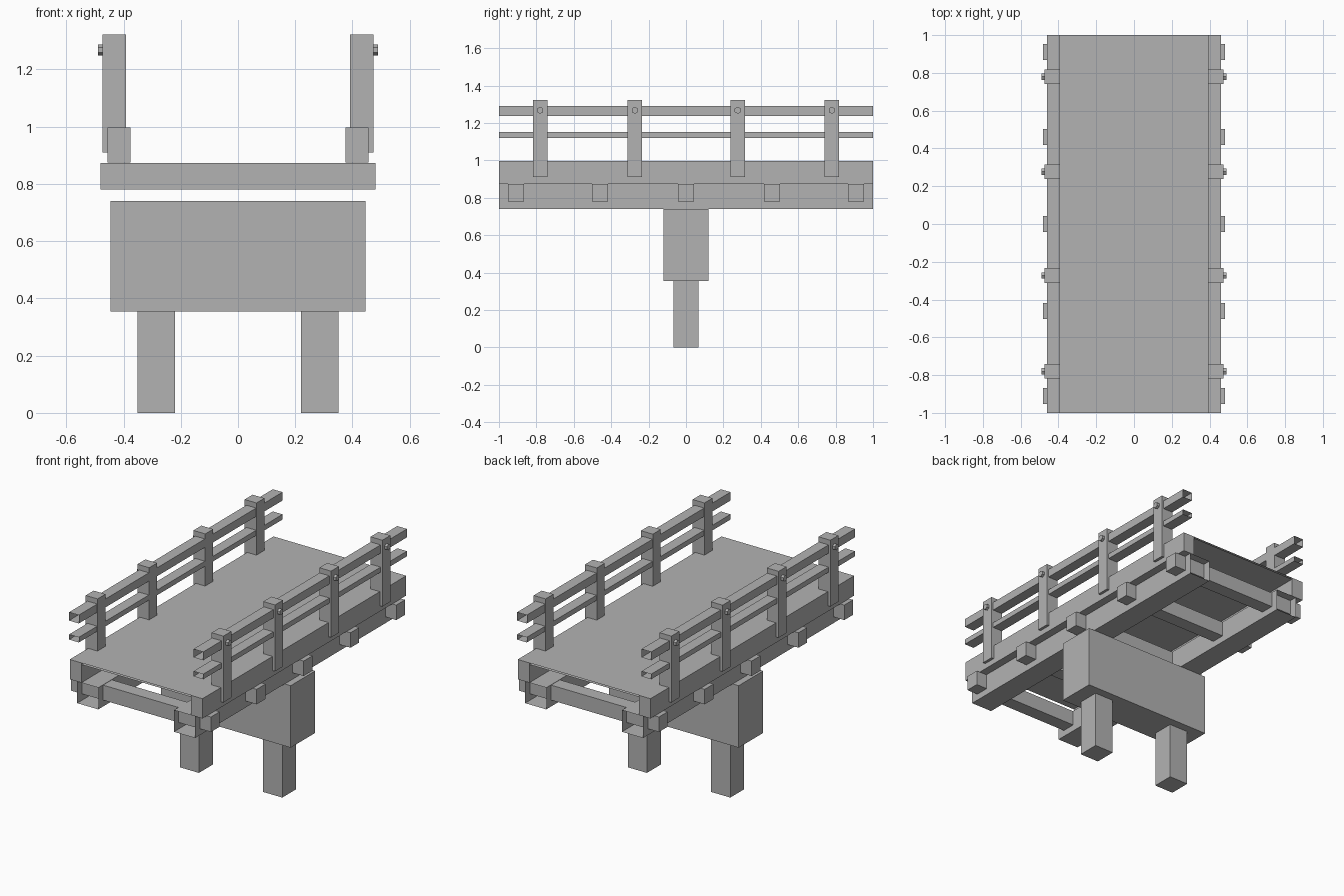
import bpy, bmesh, math
from mathutils import Matrix, Vector

if "Cube" in bpy.data.objects:
    bpy.data.objects.remove(bpy.data.objects["Cube"], do_unlink=True)

GREY = (0.45, 0.45, 0.45, 1)
mat = bpy.data.materials.new("plain grey")
mat.use_nodes = True
mat.diffuse_color = GREY
mat.node_tree.nodes["Principled BSDF"].inputs["Base Color"].default_value = GREY


def finish(name, bm):
    mesh = bpy.data.meshes.new(name)
    bm.to_mesh(mesh)
    bm.free()
    mesh.materials.append(mat)
    obj = bpy.data.objects.new(name, mesh)
    bpy.context.collection.objects.link(obj)
    return obj


def box(name, x, y, z, open_ends=False):
    """Box from three (low, high) ranges; open_ends drops the two y caps."""
    lows, highs = zip(x, y, z)
    lo, hi = Vector(lows), Vector(highs)
    bm = bmesh.new()
    bmesh.ops.create_cube(bm, size=1, matrix=Matrix.Translation((lo + hi) / 2)
                          @ Matrix.Diagonal((*(hi - lo), 1)))
    if open_ends:
        bm.normal_update()
        caps = [f for f in bm.faces if abs(f.normal.y) > 0.9]
        bmesh.ops.delete(bm, geom=caps, context="FACES")
    return finish(name, bm)


def bolt(name, side, y, z):
    """Six-sided bolt head on the outside of a post."""
    bm = bmesh.new()
    bmesh.ops.create_cone(bm, cap_ends=True, segments=6, radius1=0.019,
                          radius2=0.019, depth=0.03,
                          matrix=Matrix.Translation((side * 0.475, y, z))
                          @ Matrix.Rotation(math.pi / 2, 4, "Y")
                          @ Matrix.Rotation(math.pi / 6, 4, "Z"))
    return finish(name, bm)


def around(centre, half):
    return (centre - half, centre + half)


LENGTH = (-1, 1)

# Deck and supporting pier
box("deck", (-0.376, 0.376), LENGTH, (0.988, 0.998), True)
box("pier_cap", (-0.446, 0.446), (-0.12, 0.12), (0.355, 0.74))

# Cross beams below the deck
for i, y in enumerate((-0.91, -0.46, 0, 0.46, 0.91)):
    box(f"cross_beam_{i + 1}", (-0.481, 0.481), around(y, 0.043), (0.78, 0.873))

# Parts repeated on both sides
for side, label in ((1, "left"), (-1, "right")):
    def span(inner, outer):
        return tuple(sorted((side * inner, side * outer)))

    box(f"{label}_pier_leg", span(0.221, 0.352), (-0.068, 0.068), (0, 0.355))
    box(f"{label}_stringer", span(0.26, 0.405), LENGTH, (0.74, 0.875), True)
    box(f"{label}_curb", span(0.376, 0.456), LENGTH, (0.875, 0.998))
    box(f"{label}_top_rail", span(0.394, 0.461), LENGTH, (1.238, 1.29), True)
    box(f"{label}_lower_rail", span(0.394, 0.461), LENGTH, (1.12, 1.152), True)

    # Railing posts with bolts
    for i, y in enumerate((-0.78, -0.273, 0.277, 0.78)):
        box(f"{label}_post_{i + 1}", span(0.392, 0.473), around(y, 0.039), (0.91, 1.322))
        bolt(f"{label}_bolt_{i + 1}", side, y, 1.268)
